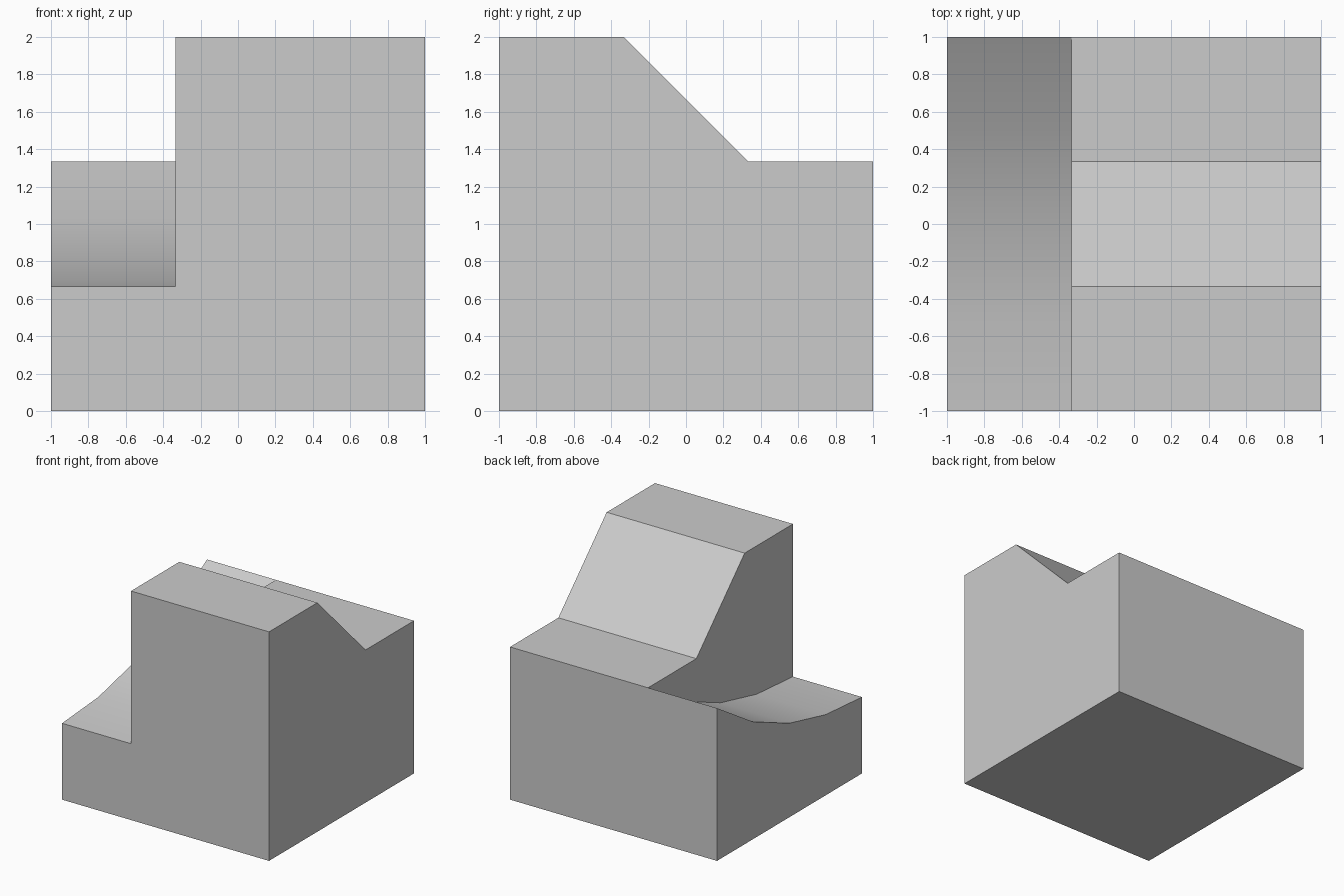
import bpy, bmesh

if "Cube" in bpy.data.objects:
    bpy.data.objects.remove(bpy.data.objects["Cube"])

T = 1 / 3


def prism(name, profile, x0, x1):
    """Extrude a (y, z) profile along x into a closed solid."""
    bm = bmesh.new()
    face = bm.faces.new([bm.verts.new((x0, y, z)) for y, z in profile])
    ext = bmesh.ops.extrude_face_region(bm, geom=[face])["geom"]
    verts = [g for g in ext if isinstance(g, bmesh.types.BMVert)]
    bmesh.ops.translate(bm, verts=verts, vec=(x1 - x0, 0, 0))
    bmesh.ops.recalc_face_normals(bm, faces=bm.faces)
    mesh = bpy.data.meshes.new(name)
    bm.to_mesh(mesh)
    bm.free()
    obj = bpy.data.objects.new(name, mesh)
    bpy.context.collection.objects.link(obj)
    return obj


# Main block: high front, sloped middle, lower back
block = prism("stepped_block", [(-1, 0), (1, 0), (1, 4 * T), (T, 4 * T),
                                (-T, 2), (-1, 2)], -1, 1)

# Cutter for the curved ramp on the left: an arc rising in four segments
R = 10 * T
arc = []
for i in range(5):
    d = i * 0.5
    arc.append((-1 + d, 2 * T + R - (R * R - d * d) ** 0.5))
cutter = prism("ramp_cutter", [(-1.2, 2 * T)] + arc +
               [(1.2, 1.5), (1.2, 2.3), (-1.2, 2.3)], -1.3, -T)

# Carve the ramp
mod = block.modifiers.new("ramp", "BOOLEAN")
mod.operation = "DIFFERENCE"
mod.solver = "EXACT"
mod.object = cutter
bpy.context.view_layer.objects.active = block
block.select_set(True)
bpy.ops.object.modifier_apply(modifier=mod.name)
bpy.data.objects.remove(cutter, do_unlink=True)

# Smooth ramp, sharp block edges
bpy.ops.object.shade_smooth_by_angle(angle=0.4)
